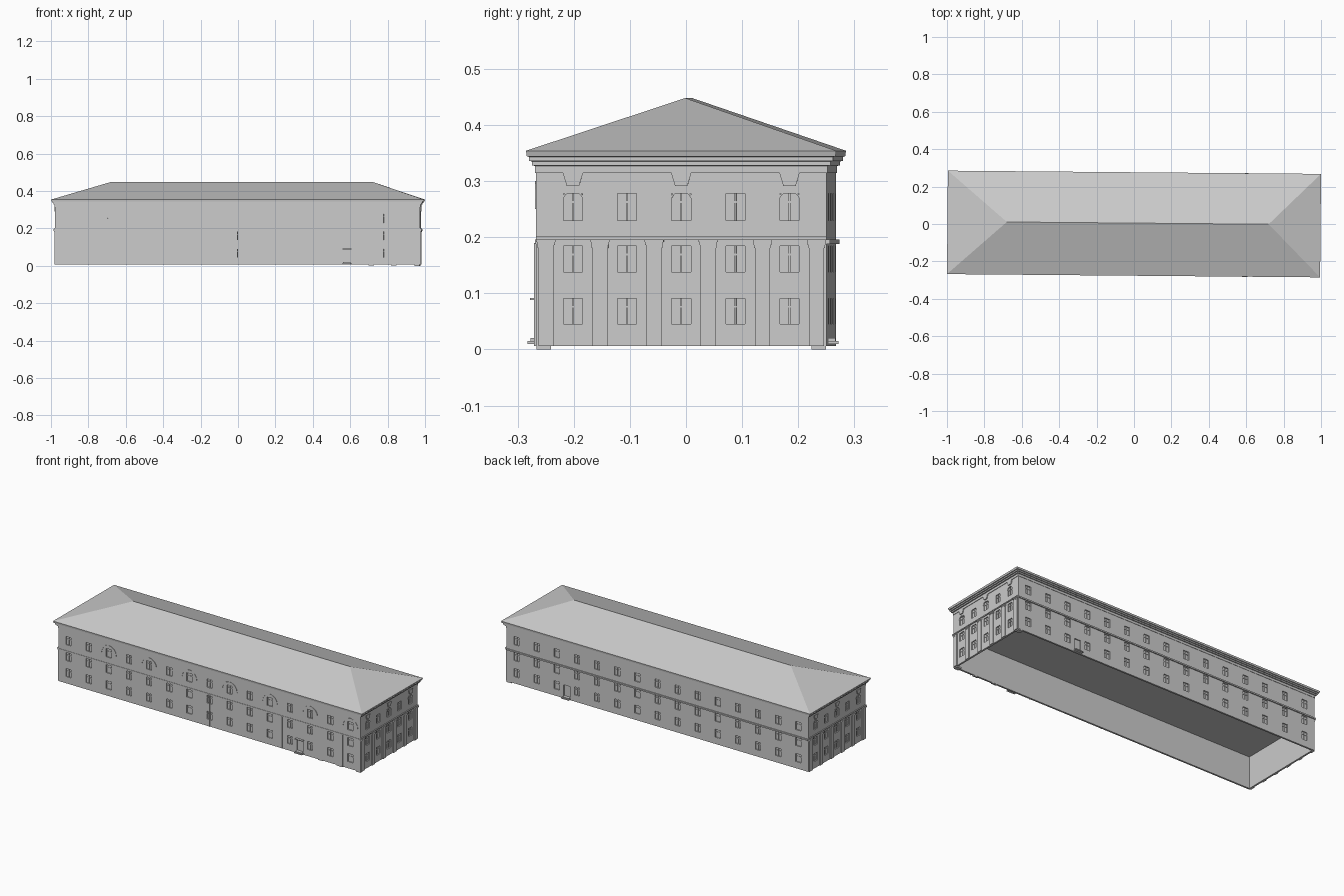
import bpy, bmesh, math
from mathutils import Matrix

if "Cube" in bpy.data.objects:
    bpy.data.objects.remove(bpy.data.objects["Cube"])

TURN = Matrix.Rotation(-0.0087, 4, 'Z')   # the whole block sits slightly askew
HX, HY = 0.975, 0.259                     # half length / half width of walls


def finish(name, bm):
    bmesh.ops.recalc_face_normals(bm, faces=bm.faces)
    bm.transform(TURN)
    me = bpy.data.meshes.new(name)
    bm.to_mesh(me)
    bm.free()
    ob = bpy.data.objects.new(name, me)
    bpy.context.collection.objects.link(ob)
    return ob


def boxes(name, items):
    """items: (x0, x1, y0, y1, z0, z1)"""
    bm = bmesh.new()
    for x0, x1, y0, y1, z0, z1 in items:
        m = Matrix.Translation(((x0 + x1) / 2, (y0 + y1) / 2, (z0 + z1) / 2)) \
            @ Matrix.Diagonal((abs(x1 - x0), abs(y1 - y0), z1 - z0, 1))
        bmesh.ops.create_cube(bm, size=1, matrix=m)
    return finish(name, bm)


def rings(name, sections, ridge=None, caps=True):
    """Stacked rectangles (half x, half y, z), optionally closed with a hip ridge."""
    bm = bmesh.new()
    loops = [[(-a, -b, z), (a, -b, z), (a, b, z), (-a, b, z)] for a, b, z in sections]
    if ridge:
        p, q = ridge
        loops.append([p, q, q, p])
    vs = [[bm.verts.new(c) for c in lp] for lp in loops]
    for lo, hi in zip(vs, vs[1:]):
        for i in range(4):
            j = (i + 1) % 4
            bm.faces.new((lo[i], lo[j], hi[j], hi[i]))
    bm.faces.new(vs[0])
    if caps and not ridge:
        bm.faces.new(vs[-1])
    bmesh.ops.remove_doubles(bm, verts=bm.verts, dist=1e-5)
    return finish(name, bm)


def span(side, u0, u1, d0, d1, z0, z1):
    """Box on a facade: u runs along it, d is distance out from the wall plane."""
    axis, s = side
    if axis == 'y':
        return (u0, u1, s * (HY + d0), s * (HY + d1), z0, z1)
    return (s * (HX + d0), s * (HX + d1), u0, u1, z0, z1)


def plates(name, side, outlines, depth):
    """Flat relief outlines (u, z) extruded out of a facade."""
    axis, s = side
    bm = bmesh.new()
    for pts in outlines:
        def put(u, z, d):
            return (u, s * (HY + d), z) if axis == 'y' else (s * (HX + d), u, z)
        a = [bm.verts.new(put(u, z, -0.001)) for u, z in pts]
        b = [bm.verts.new(put(u, z, depth)) for u, z in pts]
        n = len(pts)
        for i in range(n):
            j = (i + 1) % n
            bm.faces.new((a[i], a[j], b[j], b[i]))
        bm.faces.new(a)
        bm.faces.new(b)
    return finish(name, bm)


def arch(u, z, r, t, n=8):
    ang = [math.pi * i / n for i in range(n + 1)]
    return [(u + r * math.cos(k), z + r * math.sin(k)) for k in ang] + \
           [(u + (r - t) * math.cos(k), z + (r - t) * math.sin(k)) for k in reversed(ang)]


FRONT, BACK, RIGHT, LEFT = ('y', -1), ('y', 1), ('x', 1), ('x', -1)
ROWS = [(0.045, 0.091), (0.138, 0.184), (0.23, 0.278)]
LONG = [-0.91 + 0.13 * i for i in range(15)]
BAYS = [(i - 2) * 0.0965 for i in range(5)]
PILASTERS = [(i - 2.5) * 0.0965 for i in range(6)]

# walls: open-bottomed shell with inner ceiling
walls = rings("walls", [(0.965, 0.249, 0.19), (0.965, 0.249, 0.006),
                        (HX, HY, 0.006), (HX, HY, 0.325)])

# window and door recesses, with mullions
cuts, bars = [], []
for side, cols in ((FRONT, LONG), (BACK, LONG), (RIGHT, BAYS), (LEFT, BAYS)):
    for u in cols:
        for z0, z1 in ROWS:
            cuts.append(span(side, u - 0.017, u + 0.017, -0.006, 0.01, z0, z1))
            bars.append(span(side, u - 0.0015, u + 0.0015, -0.007, -0.003, z0, z1))
            zt = z0 + (z1 - z0) * 0.68
            bars.append(span(side, u - 0.017, u + 0.017, -0.007, -0.0035, zt - 0.0015, zt + 0.0015))
for side in (FRONT, BACK):
    cuts.append(span(side, 0.565, 0.605, -0.006, 0.01, 0.02, 0.084))
cutter = boxes("recess_cutter", cuts)
cutter.hide_render = True
mod = walls.modifiers.new("recesses", 'BOOLEAN')
mod.operation, mod.object, mod.solver = 'DIFFERENCE', cutter, 'EXACT'
bpy.context.view_layer.objects.active = walls
bpy.ops.object.modifier_apply(modifier=mod.name)
bpy.data.objects.remove(cutter)
boxes("window_bars", bars)

# cornice and hip roof
rings("cornice_and_roof",
      [(0.978, 0.261, 0.314), (0.978, 0.261, 0.327), (0.984, 0.266, 0.328), (0.984, 0.266, 0.335),
       (0.990, 0.271, 0.336), (0.990, 0.271, 0.343), (0.9945, 0.275, 0.344), (0.9975, 0.2765, 0.354)],
      ridge=((-0.68, 0.005, 0.448), (0.72, 0.005, 0.448)))

# belt course between second and third floors
boxes("belt_course",
      [span(BACK, -HX, HX, -0.001, 0.006, 0.188, 0.196),
       span(FRONT, -HX, HX, -0.001, 0.002, 0.188, 0.196)] +
      [span(s, -HY, HY, -0.001, 0.005, 0.195, 0.201) for s in (RIGHT, LEFT)])

# end facades: pilasters, capitals, keystones, arches
for tag, side in (("right", RIGHT), ("left", LEFT)):
    shafts, caps = [], []
    for u in PILASTERS:
        shafts.append(span(side, u - 0.0135, u + 0.0135, -0.001, 0.005, 0.006, 0.183))
        for k in range(3):
            w = 0.0135 + 0.0012 * (k + 1)
            caps.append(span(side, u - w, u + w, -0.001, 0.006 + 0.002 * k,
                             0.181 + 0.005 * k, 0.186 + 0.005 * k))
    boxes(tag + "_pilasters", shafts)
    boxes(tag + "_capitals", caps)
    stones, hoods = [], []
    for u in BAYS[::2]:
        stones.append([(u - 0.018, 0.315), (u - 0.011, 0.291), (u + 0.011, 0.291), (u + 0.018, 0.315)])
        hoods.append(arch(u, 0.2625, 0.0215, 0.003))
    plates(tag + "_keystones", side, stones, 0.005)
    plates(tag + "_window_arches", side, hoods, 0.002)

# front relief arches and downpipes
plates("front_relief_arches", FRONT,
       [arch(u, 0.25, 0.05, 0.005) for u in LONG[2::2]], 0.002)
boxes("front_downpipes", [span(FRONT, u - 0.003, u + 0.003, -0.001, 0.004, 0.006, 0.19)
                          for u in (0.0, 0.47, 0.86)])

# entrance steps on both long sides, canopy over the front door
steps = []
for side, out in ((FRONT, 0.018), (BACK, 0.018)):
    steps.append(span(side, 0.56, 0.61, -0.004, out, 0.01, 0.015))
    steps.append(span(side, 0.565, 0.605, -0.004, out - 0.005, 0.015, 0.02))
boxes("entrance_steps", steps)
boxes("entrance_canopy", [span(FRONT, 0.56, 0.61, -0.001, 0.014, 0.088, 0.092)])

# footing blocks that reach the ground at the right end
boxes("footings", [(0.945, 0.974, -0.258, -0.232, 0, 0.008),
                   (0.945, 0.974, 0.232, 0.258, 0, 0.008),
                   (0.70, 0.73, -0.258, -0.25, 0.002, 0.008),
                   (0.82, 0.85, -0.258, -0.25, 0.001, 0.008)])
